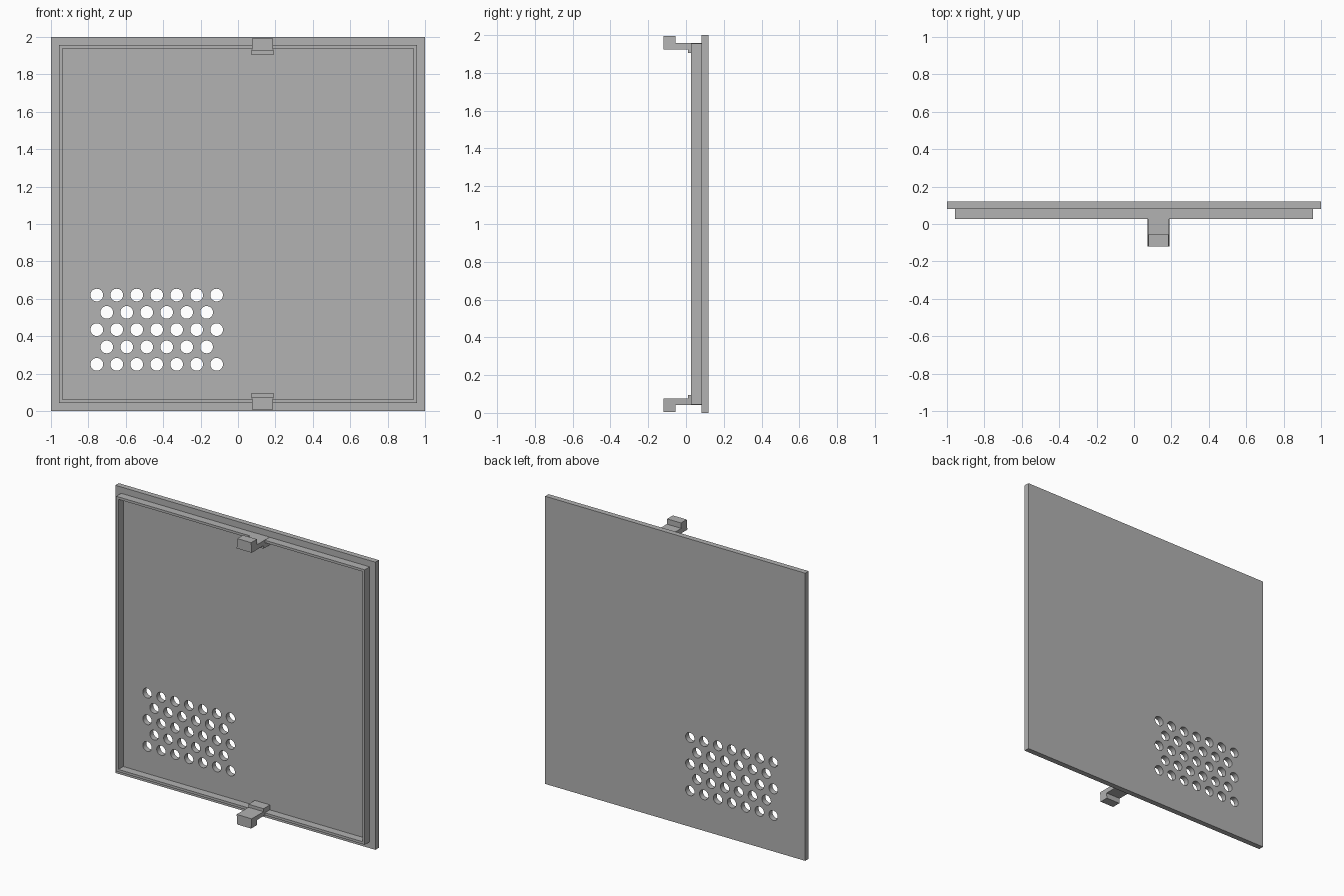
import bpy, bmesh, math
from mathutils import Matrix, Vector

cube = bpy.data.objects.get("Cube")
if cube:
    bpy.data.objects.remove(cube, do_unlink=True)

grey = bpy.data.materials.new("matte_grey")
grey.use_nodes = True
COLOR = (0.445, 0.445, 0.445, 1)
grey.diffuse_color = COLOR
grey.node_tree.nodes["Principled BSDF"].inputs["Base Color"].default_value = COLOR


def finish(name, bm):
    bmesh.ops.recalc_face_normals(bm, faces=bm.faces)
    mesh = bpy.data.meshes.new(name)
    bm.to_mesh(mesh)
    bm.free()
    mesh.materials.append(grey)
    obj = bpy.data.objects.new(name, mesh)
    bpy.context.collection.objects.link(obj)
    return obj


def extrude(bm, faces, offset):
    result = bmesh.ops.extrude_face_region(bm, geom=faces)
    moved = [v for v in result["geom"] if isinstance(v, bmesh.types.BMVert)]
    bmesh.ops.translate(bm, verts=moved, vec=Vector(offset))


def square(bm, half, y):
    corners = [(-1, -1), (1, -1), (1, 1), (-1, 1)]
    return [bm.verts.new((half * x, y, 1 + half * z)) for x, z in corners]


PANEL_FRONT, PANEL_BACK, RIM_FRONT = 0.081, 0.119, 0.027

# Flat cover panel
bm = bmesh.new()
face = bm.faces.new(square(bm, 1, PANEL_FRONT))
extrude(bm, [face], (0, PANEL_BACK - PANEL_FRONT, 0))
panel = finish("cover_panel", bm)

# Staggered vent holes cut through the panel
PITCH = 0.1068
bm = bmesh.new()
for row in range(5):
    odd = row % 2
    for col in range(7 - odd):
        x = -0.755 + PITCH * (col + odd / 2)
        z = 0.25 + PITCH * math.sin(math.radians(60)) * row
        place = Matrix.Translation((x, 0.1, z)) @ Matrix.Rotation(math.pi / 2, 4, "X")
        bmesh.ops.create_cone(bm, cap_ends=True, segments=32, radius1=0.034,
                              radius2=0.034, depth=0.2, matrix=place)
cutter = finish("vent_cutter", bm)
cutter.hide_render = True
mod = panel.modifiers.new("vents", "BOOLEAN")
mod.operation = "DIFFERENCE"
mod.solver = "EXACT"
mod.object = cutter
bpy.context.view_layer.objects.active = panel
panel.select_set(True)
bpy.ops.object.modifier_apply(modifier=mod.name)
bpy.data.objects.remove(cutter, do_unlink=True)
bpy.ops.object.shade_smooth_by_angle(angle=math.radians(30))

# Thin raised rim on the front of the panel
bm = bmesh.new()
outer = square(bm, 0.956, RIM_FRONT)
inner = square(bm, 0.939, RIM_FRONT)
ring = []
for i in range(4):
    j = (i + 1) % 4
    ring.append(bm.faces.new((outer[i], outer[j], inner[j], inner[i])))
extrude(bm, ring, (0, PANEL_FRONT - RIM_FRONT, 0))
finish("rim", bm)

# Hooked clips: side profile as (y, height above centre), narrower outward
PROFILE = [(PANEL_FRONT, 0.957), (-0.056, 0.957), (-0.056, 0.994), (-0.119, 0.994),
           (-0.119, 0.925), (0.011, 0.925), (0.011, 0.904), (PANEL_FRONT, 0.904)]
CLIP_X = 0.131


def clip(name, side):
    bm = bmesh.new()
    loops = []
    for s in (-1, 1):
        loop = []
        for y, h in PROFILE:
            half = 0.058 - 0.07 * max(0, h - 0.925)
            loop.append(bm.verts.new((CLIP_X + s * half, y, 1 + side * h)))
        bm.faces.new(loop)
        loops.append(loop)
    a, b = loops
    for i in range(len(a)):
        j = (i + 1) % len(a)
        bm.faces.new((a[i], a[j], b[j], b[i]))
    finish(name, bm)


clip("top_clip", 1)
clip("bottom_clip", -1)
